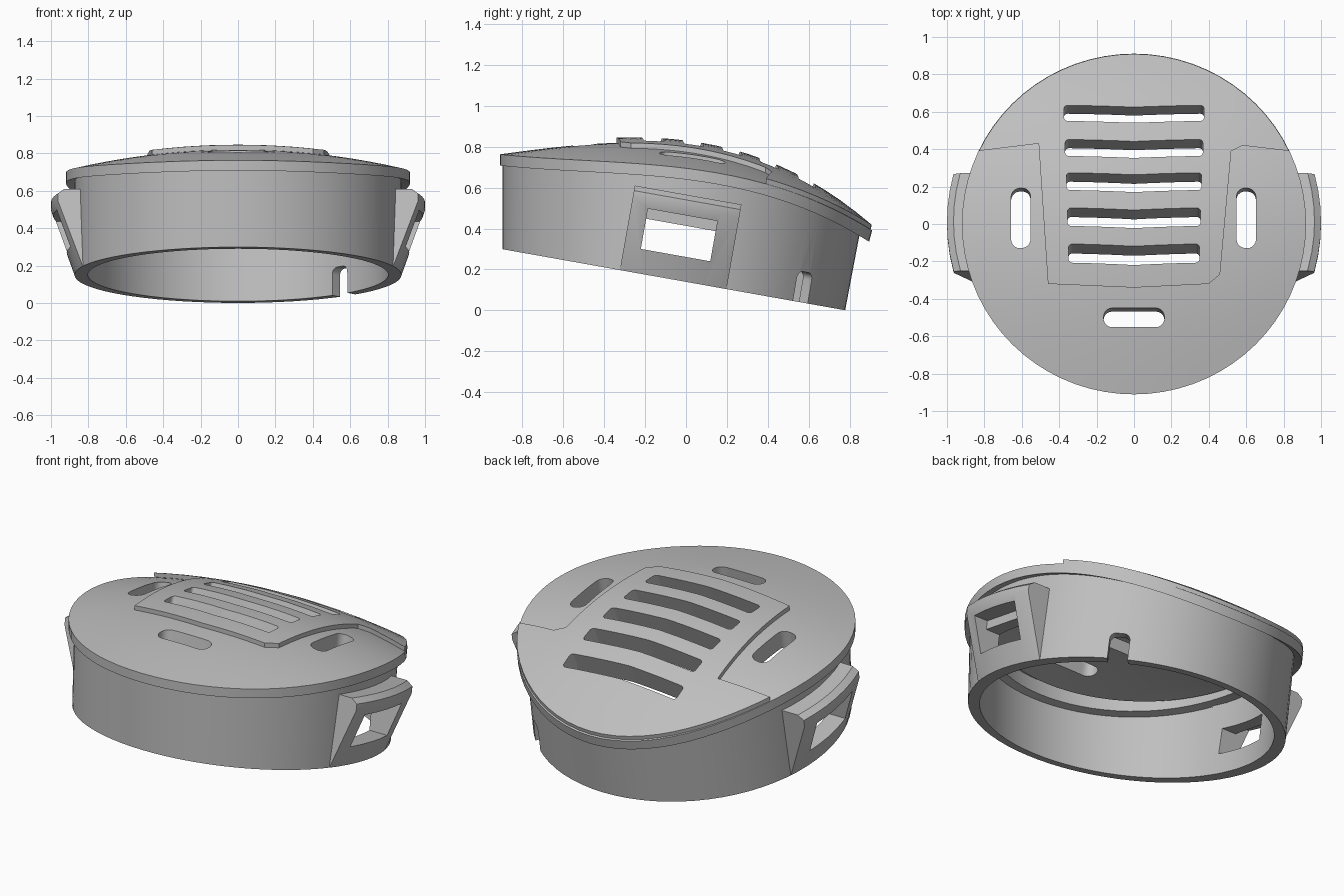
import bpy, bmesh, math
from mathutils import Matrix, Vector

if "Cube" in bpy.data.objects:
    bpy.data.objects.remove(bpy.data.objects["Cube"], do_unlink=True)

GREY = (0.52, 0.52, 0.52, 1)
grey = bpy.data.materials.new("plain grey")
grey.use_nodes = True
grey.diffuse_color = GREY
grey.node_tree.nodes["Principled BSDF"].inputs["Base Color"].default_value = GREY

SEGS = 72
TILT = math.radians(10.1)
LEAN = Matrix.Rotation(-TILT, 4, "X")
LID_R, LID_T = 0.92, 0.055
# Frame of the tilted lower opening
BASE = Matrix.Translation((0, -0.06, 0.15)) @ LEAN


def dome(x, y):
    """Height of the curved cover."""
    return 0.805 - 0.125 * y - 0.275 * y**2 - 0.096 * y**3 - 0.13 * x**2


def finish(name, bm, matrix=Matrix()):
    bmesh.ops.recalc_face_normals(bm, faces=bm.faces)
    mesh = bpy.data.meshes.new(name)
    bm.to_mesh(mesh)
    bm.free()
    mesh.transform(matrix)
    mesh.materials.append(grey)
    ob = bpy.data.objects.new(name, mesh)
    bpy.context.collection.objects.link(ob)
    return ob


def lathe(name, profile, place, closed):
    """Sweep a profile round a circle; place maps (point, angle) to space."""
    bm = bmesh.new()
    rows = [[bm.verts.new(place(p, 2 * math.pi * i / SEGS)) for i in range(SEGS)]
            for p in profile]
    pairs = list(zip(rows, rows[1:]))
    if closed:
        pairs.append((rows[-1], rows[0]))
    for a, b in pairs:
        for i in range(SEGS):
            j = (i + 1) % SEGS
            bm.faces.new((a[i], a[j], b[j], b[i]))
    bmesh.ops.remove_doubles(bm, verts=bm.verts, dist=1e-5)
    return finish(name, bm)


def prism(name, points, low, high, matrix=Matrix(), rounding=0):
    """Extrude an outline along z, rounding its upright edges if wanted."""
    bm = bmesh.new()
    face = bm.faces.new([bm.verts.new((x, y, low)) for x, y in points])
    new = bmesh.ops.extrude_face_region(bm, geom=[face])["geom"]
    top = [v for v in new if isinstance(v, bmesh.types.BMVert)]
    bmesh.ops.translate(bm, verts=top, vec=(0, 0, high - low))
    if rounding:
        upright = [e for e in bm.edges if abs(e.verts[0].co.z - e.verts[1].co.z) > 1e-4]
        bmesh.ops.bevel(bm, geom=upright, offset=rounding, segments=5,
                        profile=0.5, affect="EDGES")
    return finish(name, bm, matrix)


def rect(x0, x1, y0, y1):
    return [(x0, y0), (x1, y0), (x1, y1), (x0, y1)]


def combine(ob, cutters, operation="DIFFERENCE"):
    bpy.context.view_layer.objects.active = ob
    for cutter in cutters:
        mod = ob.modifiers.new("cut", "BOOLEAN")
        mod.operation, mod.solver, mod.object = operation, "EXACT", cutter
        bpy.ops.object.modifier_apply(modifier=mod.name)


def make_dome(name, radius, top, thick):
    steps = [radius * i / 12 for i in range(13)]
    profile = [(r, top) for r in steps] + [(r, top - thick) for r in reversed(steps)]

    def place(p, a):
        r, lift = p
        x, y = r * math.cos(a), 0.99 * r * math.sin(a)
        shift = 0.015 * max(0, math.sin(a)) if lift < 0 else 0
        return Vector((x, y - shift, dome(x, y) + lift))
    return lathe(name, profile, place, False)


def make_wall(name, inner, outer, from_top=None):
    """Tapered ring, thicker at the sides, from the base or a ledge into the cover."""
    def place(p, a):
        r, up = p
        wide = 1.026 if r == outer else 1.004
        foot = BASE @ Vector((wide * r * math.cos(a), r * math.sin(a), 0))
        lean = Vector((0, 0.19 * (0.5 + 0.5 * math.sin(a)), 1))
        top = 0
        for _ in range(12):
            q = foot + lean * top
            top = dome(q.x, q.y) - 0.03 - foot.z
        bottom = top - from_top if from_top else 0
        return foot + lean * (top if up else bottom)
    return lathe(name, [(outer, 0), (outer, 1), (inner, 1), (inner, 0)], place, True)


# Main shells
lid = make_dome("domed_lid", LID_R, 0, LID_T)
backing = make_dome("lid_backing", 0.75, -0.03, 0.075)
panel = make_dome("raised_vent_panel", LID_R - 0.002, 0.026, 0.06)
wall = make_wall("ring_wall", 0.80, 0.852)
lip = make_wall("inner_lip", 0.75, 0.81, 0.11)

# Panel outline: a front tongue widening to the whole back of the lid
outline = [(-1, 0.37), (-0.51, 0.43), (-0.46, -0.32), (0, -0.34), (0.40, -0.32),
           (0.46, -0.27), (0.52, 0.39), (0.58, 0.42), (1, 0.37), (1, 1), (-1, 1)]
mask = prism("panel_mask", outline, 0, 1.2)
combine(panel, [mask], "INTERSECT")

# Five leaning louvre slots, slightly bent in the middle
louvres = []
for i, yc in enumerate((-0.155, 0.04, 0.23, 0.41, 0.595)):
    w = 0.35 + 0.006 * i
    bent = [(-w, -0.045), (0, -0.063), (w, -0.045), (w, 0.05), (0, 0.032), (-w, 0.05)]
    spot = Matrix.Translation((0, yc, dome(0, yc) + 0.02)) @ Matrix.Rotation(-0.38, 4, "X")
    louvres.append(prism("louvre_cutter", bent, -0.3, 0.15, spot, 0.02))
combine(panel, louvres)

# Rounded finger slots through the lid, leaning with the base
slots = []
for x, y, half_x, half_y in ((-0.605, 0.033, 0.052, 0.162), (0.6, 0.033, 0.052, 0.162),
                             (0, -0.5, 0.163, 0.05)):
    spot = Matrix.Translation((x, y, dome(x, y))) @ LEAN
    slots.append(prism("slot_cutter", rect(-half_x, half_x, -half_y, half_y),
                       -0.25, 0.2, spot, 0.047))
for shell in (lid, backing):
    combine(shell, louvres + slots)

# Side clips: sectors of a flared collar following the tilted base
flare = [(0.81, 0), (0.873, 0), (1.0, 0.355), (1.0, 0.395), (0.965, 0.42), (0.81, 0.42)]
window = prism("window_cutter", rect(-1.2, 1.2, -0.185, 0.16), 0.12, 0.27, BASE)
clips = []
for side, word in ((1, "left"), (-1, "right")):
    clip = lathe(word + "_clip", flare, lambda p, a: BASE @ Vector(
        (p[0] * math.cos(a), p[0] * math.sin(a), p[1])), True)
    near, mid, far = (sorted((side * x, side * 1.2)) for x in (0.5, 0.88, 0.9))
    sector = prism("sector_mask", rect(*near, -0.268, 0.262), -0.1, 0.6, BASE)
    pocket = prism("pocket_cutter", rect(*mid, -0.185, 0.16), 0.2, 0.32, BASE)
    combine(clip, [sector], "INTERSECT")
    combine(clip, [window, pocket])
    for helper in (sector, pocket):
        bpy.data.objects.remove(helper, do_unlink=True)
    clips.append(clip)

# Arched notch in the lower back edge
turn = Matrix.Rotation(math.radians(-43), 4, "Z")
upright = Matrix.Rotation(math.pi / 2, 4, "X")
notch = prism("notch_cutter", rect(-0.055, 0.055, -0.16, 0.15), -0.95, -0.7,
              BASE @ turn @ upright, 0.035)
combine(wall, [window, notch])

for helper in [mask, window, notch] + louvres + slots:
    bpy.data.objects.remove(helper, do_unlink=True)

# Smooth curved faces, keep real edges crisp
for ob in [lid, backing, panel, wall, lip] + clips:
    bpy.ops.object.select_all(action="DESELECT")
    ob.select_set(True)
    bpy.context.view_layer.objects.active = ob
    bpy.ops.object.shade_smooth_by_angle(angle=math.radians(25))
